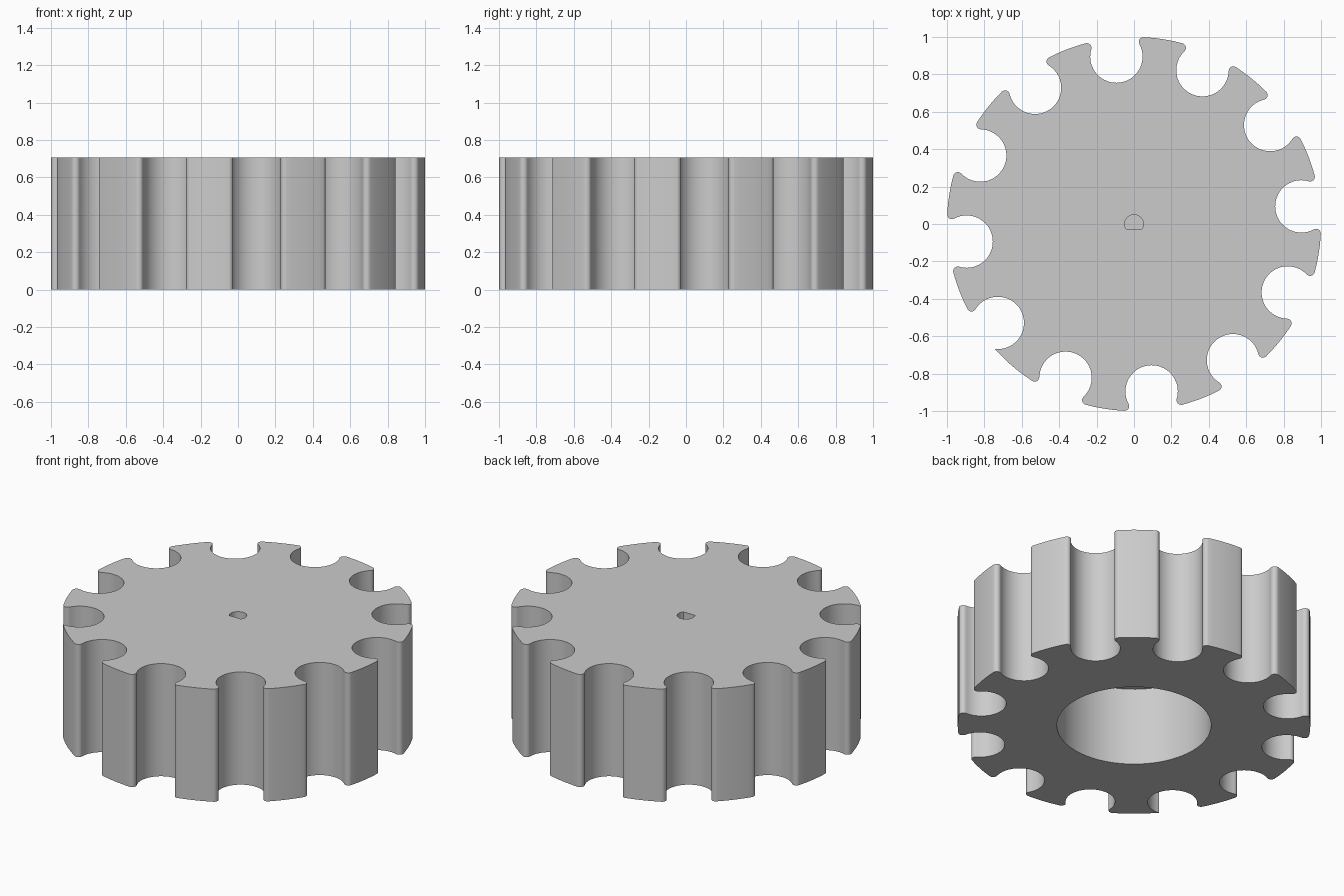
import bpy
import bmesh
from math import acos, atan2, cos, sin, pi, radians, hypot

if "Cube" in bpy.data.objects:
    bpy.data.objects.remove(bpy.data.objects["Cube"], do_unlink=True)

HEIGHT = 0.705
RIM = 1.0
NOTCHES = 12
FIRST = radians(6)       # direction of the first notch
NOTCH_DIST = 0.9
NOTCH_R = 0.14
FILLET = 0.025
SHARP_NOTCH = 7          # this notch has one unrounded corner

grey = bpy.data.materials.new("plain grey")
grey.use_nodes = True
colour = (0.6, 0.6, 0.6, 1)
grey.diffuse_color = colour
grey.node_tree.nodes["Principled BSDF"].inputs["Base Color"].default_value = colour


def arc(cx, cy, r, start, end, steps):
    """Points along an arc, both ends included."""
    angles = [start + (end - start) * i / steps for i in range(steps + 1)]
    return [(cx + r * cos(a), cy + r * sin(a)) for a in angles]


def prism(name, points, bottom, top):
    """Extrude a closed outline between two heights."""
    bm = bmesh.new()
    face = bm.faces.new([bm.verts.new((x, y, bottom)) for x, y in points])
    result = bmesh.ops.extrude_face_region(bm, geom=[face])
    verts = [g for g in result["geom"] if isinstance(g, bmesh.types.BMVert)]
    bmesh.ops.translate(bm, verts=verts, vec=(0, 0, top - bottom))
    bmesh.ops.recalc_face_normals(bm, faces=bm.faces)
    mesh = bpy.data.meshes.new(name)
    bm.to_mesh(mesh)
    bm.free()
    mesh.materials.append(grey)
    obj = bpy.data.objects.new(name, mesh)
    bpy.context.collection.objects.link(obj)
    return obj


def corner_angle(f):
    """Angle from the notch axis to the centre of a corner of radius f."""
    d = RIM - f
    return acos((NOTCH_DIST**2 + d**2 - (NOTCH_R + f)**2) / (2 * NOTCH_DIST * d))


def half_notch(f):
    """Rim to notch floor on the +y side of a notch lying along +x."""
    a = corner_angle(f)
    fx, fy = (RIM - f) * cos(a), (RIM - f) * sin(a)
    toward = atan2(fy, fx - NOTCH_DIST)
    wall = arc(NOTCH_DIST, 0, NOTCH_R, toward, pi, 20)
    if f == 0:
        return wall
    return arc(fx, fy, f, a, toward - pi, 8)[:-1] + wall


def rotated(points, angle):
    c, s = cos(angle), sin(angle)
    return [(x * c - y * s, x * s + y * c) for x, y in points]


# Wheel outline: notch walls, rounded corners and rim arcs in turn
outline = []
pitch = 2 * pi / NOTCHES
tip = corner_angle(FILLET)
for k in range(NOTCHES):
    axis = FIRST + k * pitch
    lower = [(x, -y) for x, y in half_notch(FILLET)]
    first_side = half_notch(0 if k == SHARP_NOTCH else FILLET)
    start = corner_angle(0) if k == SHARP_NOTCH else tip
    notch = lower + first_side[-2::-1]
    rim = arc(0, 0, RIM, start, pitch - tip, 8)[1:-1]
    outline += rotated(notch + rim, axis)

wheel = prism("notched_wheel", outline, 0, HEIGHT)

# Wide bore from below and D-shaped shaft socket from above
bore = prism("bore_cutter", arc(0, 0, 0.4375, 0, 2 * pi, 96)[:-1], -0.1, 0.49)
flat = atan2(-0.03, hypot(0.04, 0))
socket = prism("socket_cutter", arc(0, 0, 0.05, flat, pi - flat, 32), 0.55, HEIGHT + 0.1)

bpy.context.view_layer.objects.active = wheel
for cutter in (bore, socket):
    cutter.hide_render = True
    mod = wheel.modifiers.new(cutter.name, "BOOLEAN")
    mod.operation = "DIFFERENCE"
    mod.solver = "EXACT"
    mod.object = cutter
    bpy.ops.object.modifier_apply(modifier=mod.name)
    bpy.data.objects.remove(cutter, do_unlink=True)

bpy.ops.object.select_all(action="DESELECT")
wheel.select_set(True)
bpy.ops.object.shade_smooth_by_angle(angle=radians(30))
